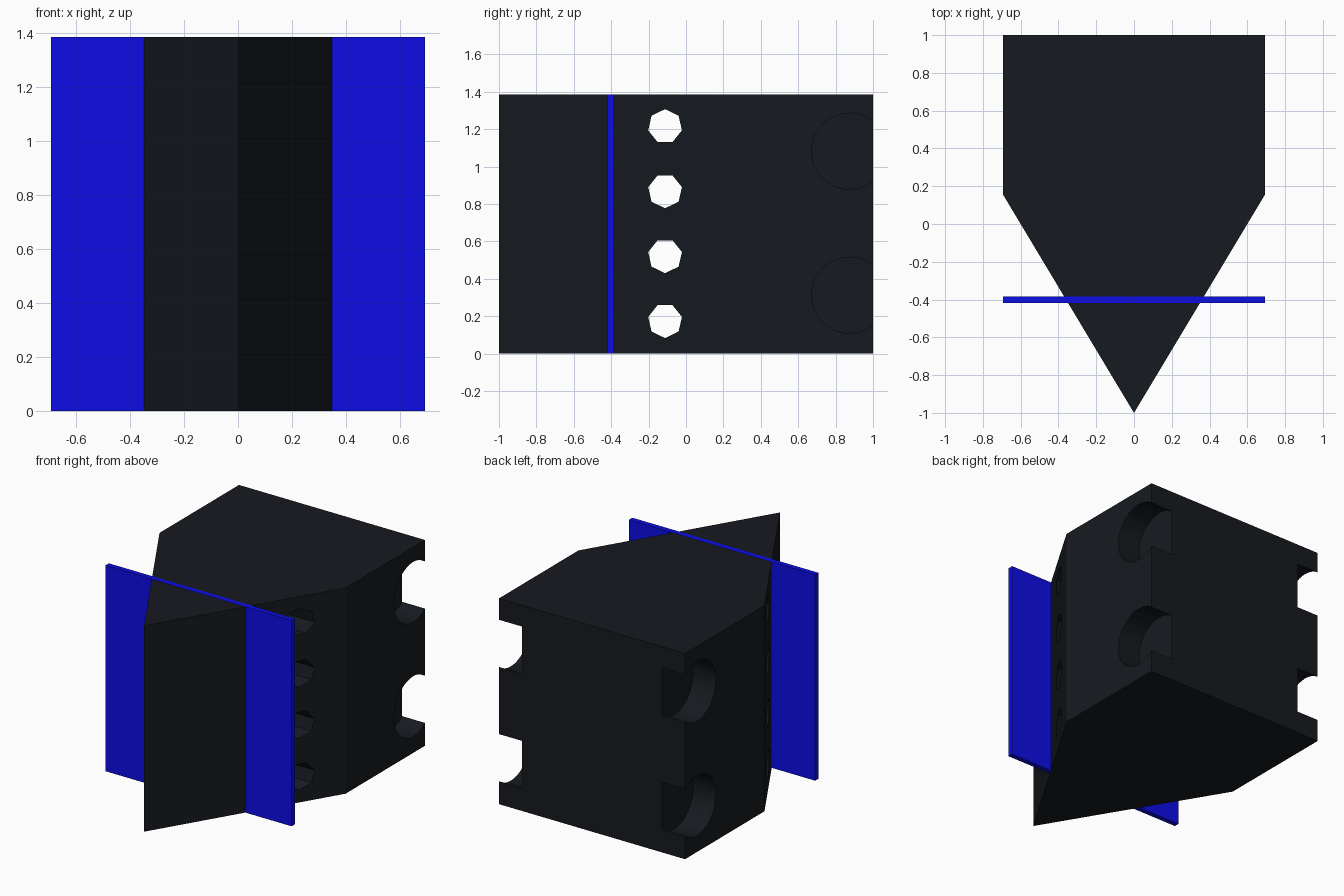
import bpy, bmesh, math
from mathutils import Matrix, Vector

if "Cube" in bpy.data.objects:
    bpy.data.objects.remove(bpy.data.objects["Cube"])

HALF_W, HEIGHT = 0.693, 1.386


def material(name, color):
    m = bpy.data.materials.new(name)
    m.diffuse_color = (*color, 1)
    m.use_nodes = True
    m.node_tree.nodes["Principled BSDF"].inputs["Base Color"].default_value = m.diffuse_color
    return m


def finish(name, bm, mat=None):
    bmesh.ops.recalc_face_normals(bm, faces=bm.faces)
    me = bpy.data.meshes.new(name)
    bm.to_mesh(me)
    bm.free()
    ob = bpy.data.objects.new(name, me)
    bpy.context.collection.objects.link(ob)
    if mat:
        me.materials.append(mat)
    return ob


def add_prism(bm, points, direction):
    face = bm.faces.new([bm.verts.new(p) for p in points])
    ext = bmesh.ops.extrude_face_region(bm, geom=[face])
    verts = [g for g in ext["geom"] if isinstance(g, bmesh.types.BMVert)]
    bmesh.ops.translate(bm, verts=verts, vec=Vector(direction))


def ring(x, y, z, radius, sides, start):
    # polygon in the yz plane
    steps = [start + 2 * math.pi * i / sides for i in range(sides)]
    return [(x, y + radius * math.cos(a), z + radius * math.sin(a)) for a in steps]


dark = material("dark_shell", (0.008, 0.010, 0.014))
blue = material("blue", (0.004, 0.004, 0.8))

# Body: pentagonal wedge
bm = bmesh.new()
profile = [(-HALF_W, 1), (-HALF_W, 0.155), (0, -1), (HALF_W, 0.155), (HALF_W, 1)]
add_prism(bm, [(x, y, 0) for x, y in profile], (0, 0, HEIGHT))
body = finish("wedge_body", bm, dark)

# Cutters: row of seven-sided through holes, top one pointing up
bm = bmesh.new()
for z, point in ((0.176, -1), (0.523, -1), (0.87, -1), (1.215, 1)):
    add_prism(bm, ring(-1, -0.112, z, 0.0925, 7, point * math.pi / 2), (2, 0, 0))

# Cutters: round side pockets breaking through the back face
for side in (-1, 1):
    for z in (0.313, 1.083):
        add_prism(bm, ring(side * 0.523, 0.874, z, 0.203, 48, 0), (side * 0.4, 0, 0))
cutter = finish("hole_cutters", bm)
cutter.hide_render = True
cutter.hide_viewport = True

cut = body.modifiers.new("holes", 'BOOLEAN')
cut.operation = 'DIFFERENCE'
cut.solver = 'EXACT'
cut.object = cutter

# Cross plate
bm = bmesh.new()
size = Matrix.Diagonal((2 * HALF_W, 0.035, HEIGHT + 0.001, 1))
bmesh.ops.create_cube(bm, size=1, matrix=Matrix.Translation((0, -0.402, HEIGHT / 2 + 0.0005)) @ size)
finish("cross_plate", bm, blue)
